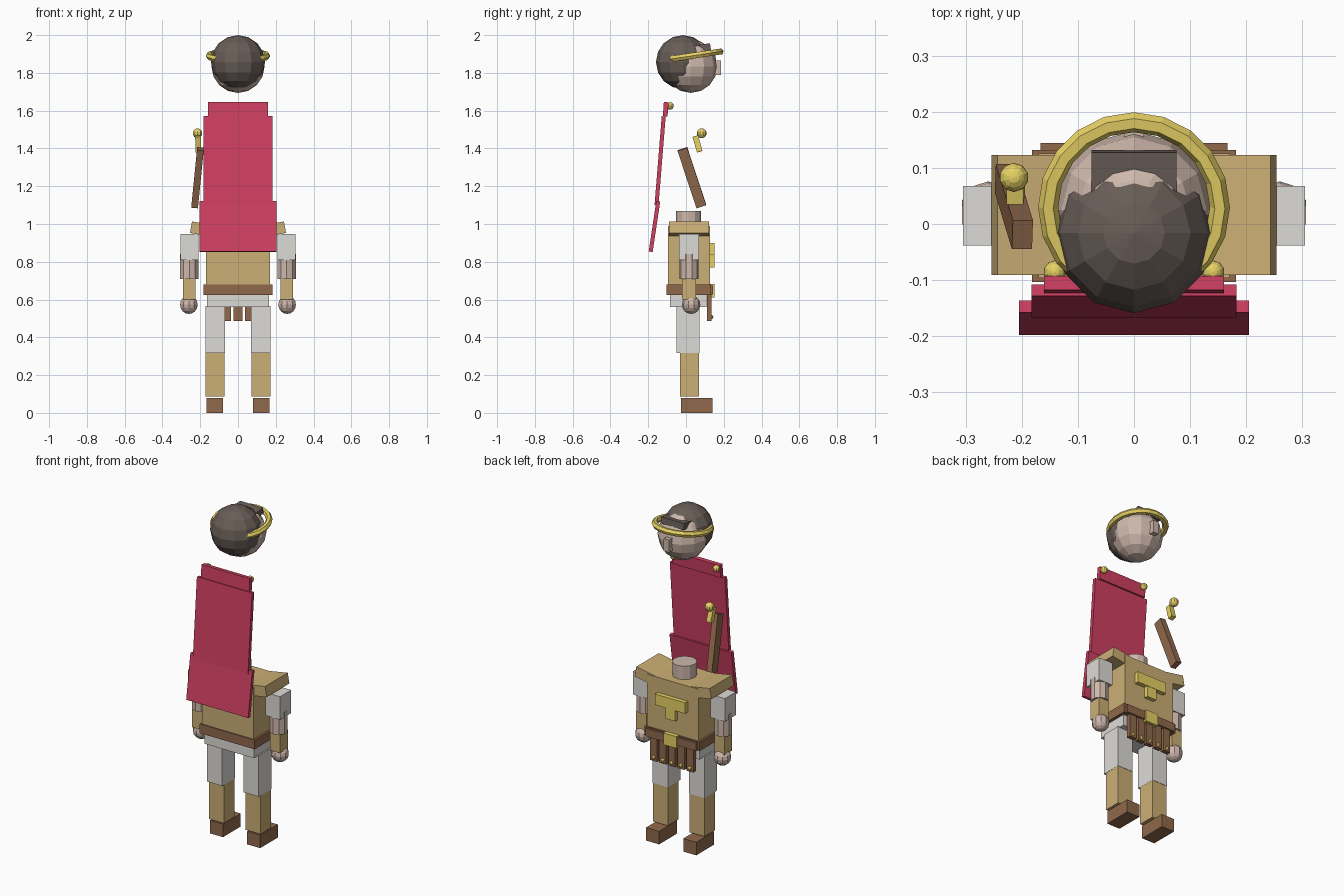
import bpy, math
from mathutils import Vector

if "Cube" in bpy.data.objects:
    bpy.data.objects.remove(bpy.data.objects["Cube"])

def mat(name, r, g, b):
    m = bpy.data.materials.new(name)
    m.diffuse_color = (r, g, b, 1)
    m.use_nodes = True
    m.node_tree.nodes["Principled BSDF"].inputs["Base Color"].default_value = m.diffuse_color
    return m

TAN = mat("tan", 0.60, 0.43, 0.18)
BROWN = mat("brown", 0.28, 0.14, 0.07)
CLOTH = mat("white_cloth", 0.72, 0.71, 0.68)
RED = mat("red", 0.62, 0.05, 0.12)
SKIN = mat("skin", 0.62, 0.48, 0.41)
HAIR = mat("hair", 0.14, 0.11, 0.095)
GOLD = mat("gold", 0.80, 0.64, 0.13)

def finish(name, m):
    o = bpy.context.object
    o.name = name
    o.data.materials.append(m)
    return o

def box(name, x, y, z, m, rot=(0, 0, 0)):
    """Box from (min, max) ranges on each axis, optionally rotated about its centre."""
    c = [(a + b) / 2 for a, b in (x, y, z)]
    bpy.ops.mesh.primitive_cube_add(size=1, location=c, rotation=rot)
    bpy.context.object.scale = [b - a for a, b in (x, y, z)]
    return finish(name, m)

def bar(name, top, bottom, wx, wy, m):
    """Straight bar between two points; its x/y section is wx by wy."""
    a, b = Vector(top), Vector(bottom)
    d = a - b
    rx = math.atan2(-d.y, d.z)
    ry = math.asin(d.x / d.length)
    bpy.ops.mesh.primitive_cube_add(size=1, location=(a + b) / 2, rotation=(rx, ry, 0))
    bpy.context.object.scale = (wx, wy, d.length)
    return finish(name, m)

def ball(name, loc, r, m, seg=12, rings=8):
    bpy.ops.mesh.primitive_uv_sphere_add(segments=seg, ring_count=rings, radius=r, location=loc)
    return finish(name, m)

def cyl(name, loc, r, h, m, n):
    bpy.ops.mesh.primitive_cylinder_add(vertices=n, radius=r, depth=h, location=loc)
    return finish(name, m)

def side(s, a, b):
    return (min(s * a, s * b), max(s * a, s * b))

# Head, hair and wreath
ball("head", (0, 0.025, 1.835), 0.141, SKIN)
ball("hair", (0, -0.016, 1.857), 0.143, HAIR)
box("fringe", (-0.076, 0.076), (0.058, 0.13), (1.915, 1.952), HAIR, (math.radians(8), 0, 0))
box("nose", (-0.018, 0.018), (0.14, 0.185), (1.79, 1.865), SKIN)
bpy.ops.mesh.primitive_torus_add(major_segments=20, minor_segments=6, major_radius=0.153,
    minor_radius=0.018, location=(0, 0.03, 1.89), rotation=(math.radians(8.5), 0, 0))
finish("wreath", GOLD)

# Cape: collar and two sloping panels
box("cape_collar", (-0.16, 0.16), (-0.12, -0.095), (1.57, 1.645), RED, (math.radians(-4), 0, 0))
bar("cape_upper", (0, -0.118, 1.57), (0, -0.156, 1.10), 0.365, 0.021, RED)
bar("cape_lower", (0, -0.147, 1.12), (0, -0.187, 0.853), 0.41, 0.021, RED)

# Sword hung at the side
bar("scabbard", (-0.198, -0.019, 1.397), (-0.230, 0.081, 1.093), 0.036, 0.054, BROWN)
bar("sword_grip", (-0.212, 0.049, 1.465), (-0.209, 0.073, 1.383), 0.03, 0.03, GOLD)
ball("pommel", (-0.214, 0.083, 1.48), 0.026, GOLD, 10, 8)

# Torso, neck, belt
box("cuirass", (-0.17, 0.17), (-0.096, 0.126), (0.65, 0.99), TAN)
cyl("neck", (0, 0.013, 1.02), 0.067, 0.1, SKIN, 12)
box("belt", (-0.182, 0.182), (-0.103, 0.132), (0.625, 0.68), BROWN)
box("belt_plate", (-0.167, 0.167), (0.12, 0.144), (0.626, 0.675), BROWN)
box("buckle", (-0.042, 0.042), (0.12, 0.152), (0.612, 0.682), GOLD)
box("chest_bar", (-0.1, 0.1), (0.12, 0.152), (0.835, 0.9), GOLD)
box("chest_stem", (-0.032, 0.032), (0.12, 0.15), (0.77, 0.84), GOLD)
box("tunic_skirt", (-0.164, 0.164), (-0.085, 0.108), (0.56, 0.63), CLOTH)

# Hanging straps with studs
for i in range(-2, 3):
    x = i * 0.06
    box("hanging_strap", (x - 0.023, x + 0.023), (0.11, 0.135), (0.487, 0.64), BROWN)
    ball("strap_stud", (x, 0.133, 0.507), 0.012, GOLD, 8, 6)

# Mirrored parts
for s, n in ((-1, "left"), (1, "right")):
    ball(n + "_cape_pin", (s * 0.141, -0.085, 1.625), 0.02, GOLD, 10, 8)
    box(n + "_shoulder_pad", side(s, 0.09, 0.25), (-0.091, 0.123), (0.938, 1.0), TAN,
        (0, -s * math.radians(10), 0))
    box(n + "_sleeve", side(s, 0.21, 0.305), (-0.038, 0.068), (0.81, 0.948), CLOTH)
    cyl(n + "_forearm", (s * 0.258, 0.016, 0.775), 0.051, 0.13, SKIN, 10)
    box(n + "_bracer", side(s, 0.225, 0.292), (-0.02, 0.054), (0.6, 0.712), TAN)
    ball(n + "_hand", (s * 0.26, 0.027, 0.573), 0.049, SKIN, 10, 8)
    box(n + "_thigh", side(s, 0.07, 0.172), (-0.05, 0.072), (0.318, 0.565), CLOTH)
    box(n + "_greave", side(s, 0.071, 0.171), (-0.032, 0.07), (0.087, 0.32), TAN)
    box(n + "_boot", side(s, 0.08, 0.166), (-0.027, 0.14), (0, 0.078), BROWN)
